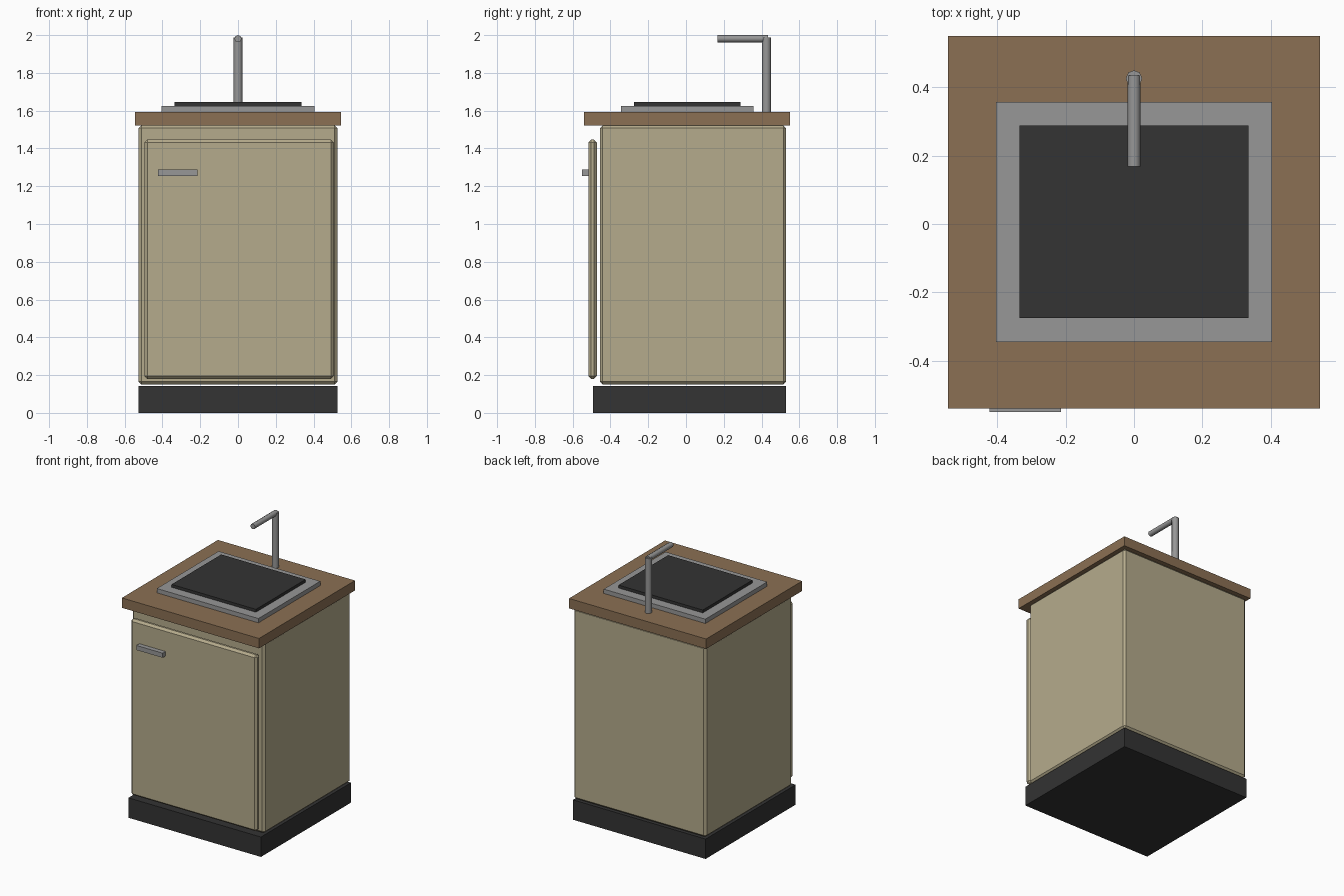
import bpy
import math

cube = bpy.data.objects.get("Cube")
if cube:
    bpy.data.objects.remove(cube, do_unlink=True)


def material(name, rgb):
    mat = bpy.data.materials.new(name)
    mat.use_nodes = True
    colour = (*rgb, 1)
    mat.diffuse_color = colour
    mat.node_tree.nodes["Principled BSDF"].inputs["Base Color"].default_value = colour
    return mat


cream = material("cream_paint", (0.462, 0.407, 0.262))
wood = material("brown_wood", (0.258, 0.162, 0.087))
steel = material("grey_steel", (0.31, 0.31, 0.31))
dark = material("dark_grey", (0.033, 0.033, 0.033))


def box(name, x, y, z, mat, chamfer=0):
    """Box from (min, max) pairs, with optional chamfered edges."""
    pairs = (x, y, z)
    bpy.ops.mesh.primitive_cube_add(size=1, location=[sum(p) / 2 for p in pairs])
    obj = bpy.context.object
    obj.name = name
    obj.scale = [p[1] - p[0] for p in pairs]
    bpy.ops.object.transform_apply(location=False, rotation=False, scale=True)
    obj.data.materials.append(mat)
    if chamfer:
        bevel = obj.modifiers.new("chamfer", 'BEVEL')
        bevel.width = chamfer
        bevel.segments = 1
    return obj


def pipe(name, location, radius, length, tilt=0):
    """Eight-sided smooth tube."""
    bpy.ops.mesh.primitive_cylinder_add(
        vertices=8, radius=radius, depth=length,
        location=location, rotation=(tilt, 0, 0))
    obj = bpy.context.object
    obj.name = name
    obj.data.materials.append(steel)
    bpy.ops.object.shade_smooth_by_angle(angle=math.radians(60))
    return obj


# Cabinet
box("plinth", (-0.527, 0.527), (-0.492, 0.53), (0, 0.143), dark)
box("cabinet_body", (-0.527, 0.527), (-0.456, 0.53), (0.15, 1.522), cream, 0.015)
box("door", (-0.495, 0.507), (-0.517, -0.472), (0.18, 1.447), cream, 0.015)
box("door_handle", (-0.423, -0.214), (-0.55, -0.515), (1.255, 1.288), steel)

# Worktop and sink
box("worktop", (-0.545, 0.545), (-0.54, 0.55), (1.522, 1.593), wood)
box("sink_rim", (-0.404, 0.404), (-0.345, 0.357), (1.593, 1.624), steel)
box("sink_basin", (-0.335, 0.335), (-0.275, 0.288), (1.61, 1.645), dark)

# Tap
pipe("tap_post", (0, 0.426, 1.789), 0.024, 0.396)
pipe("tap_spout", (0, 0.301, 1.981), 0.019, 0.266, math.pi / 2)
